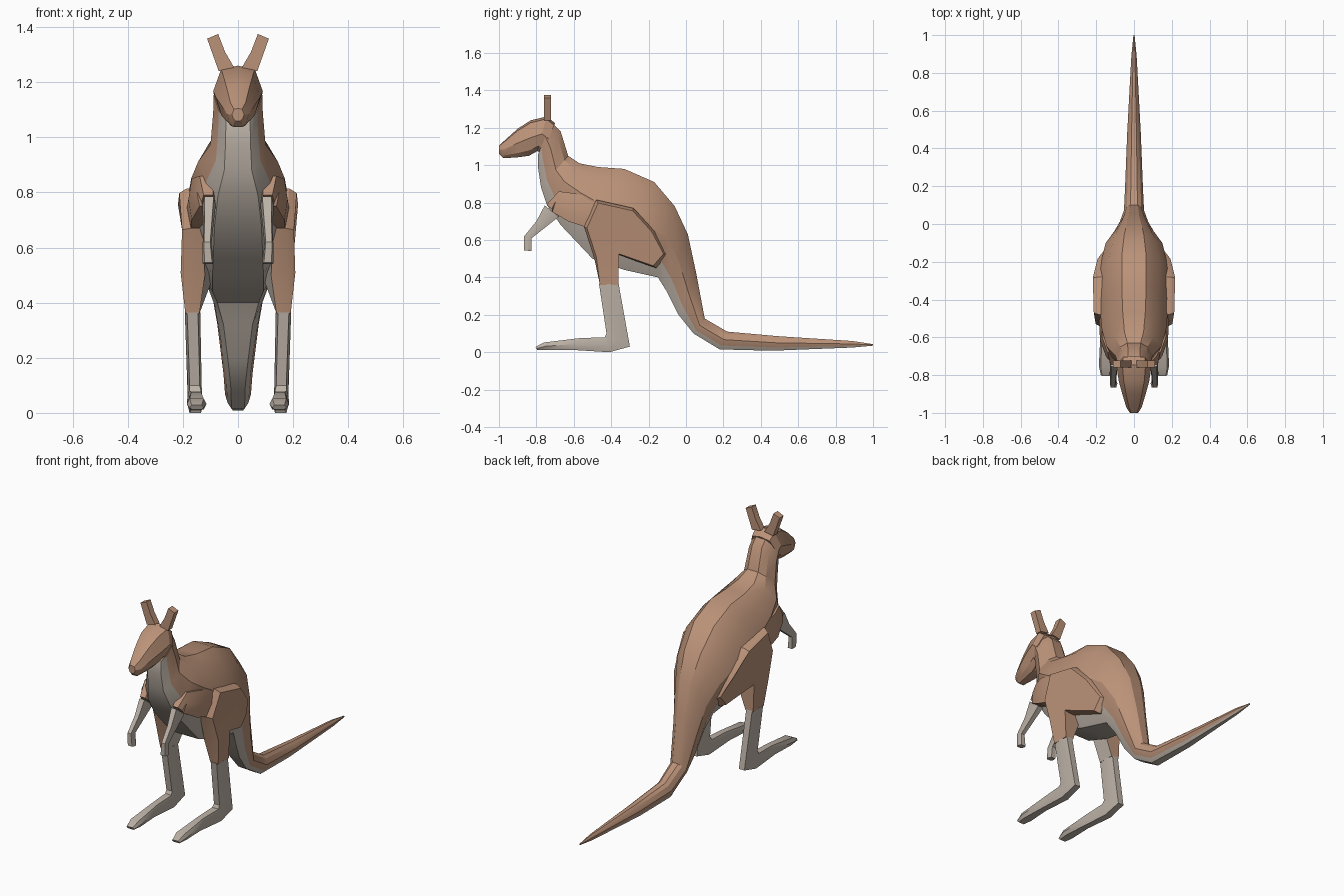
import bpy, bmesh, math

if "Cube" in bpy.data.objects:
    bpy.data.objects.remove(bpy.data.objects["Cube"])


def material(name, rgb):
    m = bpy.data.materials.new(name)
    m.diffuse_color = (*rgb, 1)
    m.use_nodes = True
    m.node_tree.nodes["Principled BSDF"].inputs["Base Color"].default_value = m.diffuse_color
    return m


FUR = material("brown_fur", (0.50, 0.29, 0.19))
PALE = material("pale_fur", (0.50, 0.44, 0.38))


def finish(name, bm, mirror=False, angle=28):
    bmesh.ops.recalc_face_normals(bm, faces=bm.faces)
    me = bpy.data.meshes.new(name)
    bm.to_mesh(me)
    bm.free()
    me.materials.append(FUR)
    me.materials.append(PALE)
    ob = bpy.data.objects.new(name, me)
    bpy.context.collection.objects.link(ob)
    if mirror:
        ob.modifiers.new("mirror", 'MIRROR')
    bpy.ops.object.select_all(action='DESELECT')
    ob.select_set(True)
    bpy.context.view_layer.objects.active = ob
    bpy.ops.object.shade_smooth_by_angle(angle=math.radians(angle))
    return ob


def loft(name, sections, profile, pale, mirror=False):
    """Sections are (top y, top z, bottom y, bottom z, centre x, half width);
    the profile is (fraction from top to bottom, fraction of half width)."""
    bm = bmesh.new()
    outline = [(t, w) for t, w in profile] + [(t, -w) for t, w in reversed(profile) if w]
    n = len(outline)
    rings = [[bm.verts.new((cx + w * hw, ty + (by - ty) * t, tz + (bz - tz) * t))
              for t, w in outline] for ty, tz, by, bz, cx, hw in sections]
    for s, (a, b) in enumerate(zip(rings, rings[1:])):
        for i in range(n):
            j = (i + 1) % n
            f = bm.faces.new((a[i], a[j], b[j], b[i]))
            drop = (outline[i][0] + outline[j][0]) / 2
            f.material_index = int(pale(s, drop))
    for ring, s in ((rings[0], 0), (rings[-1], len(rings) - 2)):
        bm.faces.new(ring).material_index = int(pale(s, 0.5))
    return finish(name, bm, mirror)


# Neck, torso and tail in one sweep, pale along the underside
loft("body_and_tail", [
    (-.72, 1.23, -.79, 1.06, 0, .088),
    (-.67, 1.18, -.79, .98, 0, .09),
    (-.63, 1.05, -.775, .88, 0, .10),
    (-.57, 1.01, -.745, .79, 0, .145),
    (-.47, .99, -.67, .68, 0, .17),
    (-.33, .98, -.50, .50, 0, .185),
    (-.17, .91, -.33, .44, 0, .185),
    (-.06, .78, -.15, .40, 0, .15),
    (.01, .63, -.10, .32, 0, .105),
    (.055, .42, -.04, .20, 0, .075),
    (.10, .18, .04, .10, 0, .053),
    (.22, .11, .18, .015, 0, .047),
    (.50, .085, .46, .008, 0, .036),
    (.89, .06, .89, .025, 0, .014),
    (1.0, .043, 1.0, .035, 0, .003),
], [(0, .35), (.14, .72), (.45, 1), (.78, .8), (1, .5)],
    lambda s, d: d > .8)

# Head tapering to the muzzle
loft("head", [
    (-.70, 1.225, -.77, 1.06, 0, .085),
    (-.745, 1.26, -.795, 1.075, 0, .09),
    (-.83, 1.24, -.84, 1.05, 0, .08),
    (-.90, 1.195, -.90, 1.042, 0, .062),
    (-.97, 1.132, -.975, 1.037, 0, .04),
    (-1.0, 1.105, -1.0, 1.06, 0, .022),
], [(0, 0), (.07, .68), (.5, 1), (.85, .75), (1, .4)],
    lambda s, d: False)

# Ears, a flat outline with thickness
bm = bmesh.new()
ear = bm.faces.new([bm.verts.new((x, -.76, z)) for x, z in
                    ((.07, 1.24), (.095, 1.31), (.112, 1.358), (.072, 1.375), (.047, 1.31), (.012, 1.25))])
top = bmesh.ops.extrude_face_region(bm, geom=[ear])["geom"]
bmesh.ops.translate(bm, vec=(0, .038, 0), verts=[v for v in top if isinstance(v, bmesh.types.BMVert)])
finish("ears", bm, True)

# Upper arms and forearms
LIMB = [(0, .7), (.5, 1), (1, .7)]
loft("upper_arms", [
    (-.48, .82, -.54, .67, .14, .045),
    (-.60, .85, -.63, .70, .14, .04),
    (-.68, .86, -.715, .75, .115, .035),
    (-.745, .79, -.69, .74, .108, .024),
], LIMB, lambda s, d: False, True)
loft("forearms", [
    (-.755, .785, -.68, .725, .105, .024),
    (-.80, .70, -.755, .665, .108, .019),
    (-.865, .62, -.825, .61, .112, .016),
    (-.865, .545, -.825, .54, .108, .02),
], LIMB, lambda s, d: True, True)

# Thighs: inner outline, outer rim and inset outer face
rim = [(-.48, .815, .185, .12), (-.28, .77, .19, .10), (-.17, .65, .165, .08),
       (-.10, .52, .115, .06), (-.16, .45, .115, .06), (-.36, .52, .17, .08),
       (-.36, .36, .185, .14), (-.46, .36, .185, .14), (-.49, .50, .18, .12),
       (-.545, .67, .175, .13)]
bm = bmesh.new()
inner = [bm.verts.new((xi, y, z)) for y, z, xo, xi in rim]
edge = [bm.verts.new((xo, y, z)) for y, z, xo, xi in rim]
outer = []
for y, z, xo, xi in rim:
    k, dx = (.92, .028) if z > .44 else (1, .006)
    outer.append(bm.verts.new((xo + dx, -.35 + (y + .35) * k, .6 + (z - .6) * k)))
for a, b in ((inner, edge), (edge, outer)):
    for i in range(len(rim)):
        j = (i + 1) % len(rim)
        bm.faces.new((a[i], a[j], b[j], b[i]))
bm.faces.new(inner).material_index = 1
# Outer face split into belly-side panel and knee panel
bm.faces.new([outer[i] for i in (0, 1, 2, 3, 4, 5, 8, 9)])
bm.faces.new([outer[i] for i in (5, 6, 7, 8)])
finish("thighs", bm, True)

# Shanks and long feet
loft("lower_legs_and_feet", [
    (-.465, .365, -.36, .365, .165, .028),
    (-.425, .10, -.30, .03, .157, .026),
    (-.435, .08, -.41, 0, .155, .030),
    (-.57, .075, -.60, .012, .152, .026),
    (-.76, .052, -.74, .012, .150, .036),
    (-.805, .028, -.795, .012, .150, .026),
], LIMB, lambda s, d: True, True)
